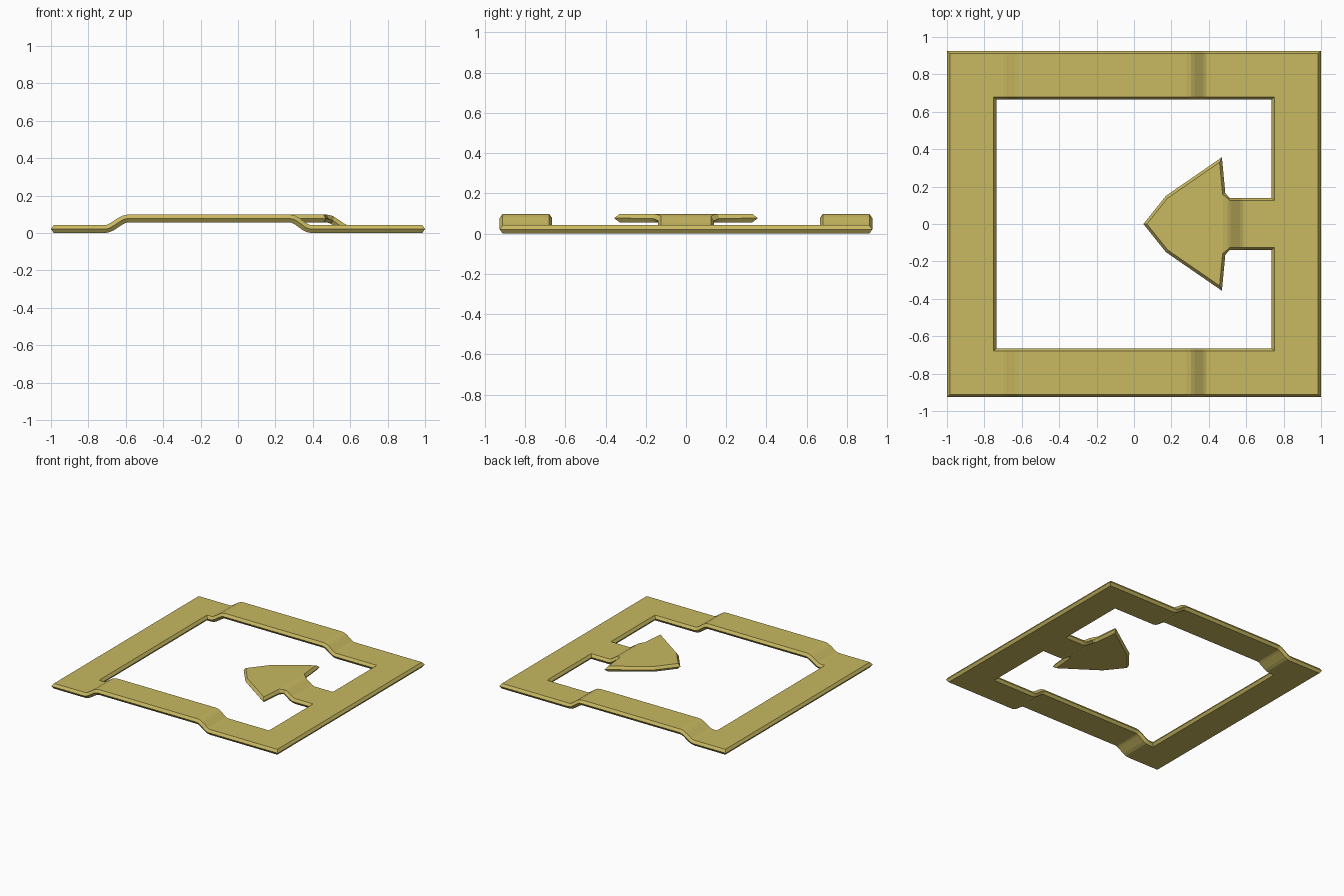
import bpy, bmesh
from mathutils import Vector

if "Cube" in bpy.data.objects:
    bpy.data.objects.remove(bpy.data.objects["Cube"])

T, RISE, INSET = 0.042, 0.056, 0.015     # plate thickness, height of the step, edge chamfer
STEPS = (0, 0.15, 0.3, 0.7, 0.85, 1)     # bend lines across each step
LEFT, RIGHT, TONGUE = (-0.71, -0.59), (0.28, 0.39), (0.475, 0.59)


def offset(pts, d):
    """Mitred offset of a closed loop, positive d to the left of travel."""
    out = []
    for i, p in enumerate(pts):
        p = Vector(p)
        a = (p - Vector(pts[i - 1])).normalized()
        b = (Vector(pts[(i + 1) % len(pts)]) - p).normalized()
        na, nb = Vector((-a.y, a.x)), Vector((-b.y, b.x))
        out.append(p + (na + nb) * d / (1 + na.dot(nb)))
    return out


def step(x, span):
    """Smooth 0 to 1 step and its slope."""
    w = span[1] - span[0]
    t = min(max((x - span[0]) / w, 0), 1)
    return t * t * (3 - 2 * t), 6 * t * (1 - t) / w


def bend(x, y):
    """Height and slope of the bent sheet."""
    if abs(y) < 0.5:
        if x < 0:
            return 0, 0
        h, s = step(x, TONGUE)
        return RISE * (1 - h), -RISE * s
    a, sa = step(x, LEFT)
    b, sb = step(x, RIGHT)
    return RISE * (a - b), RISE * (sa - sb)


# outlines: outer rectangle, and the opening that runs around the arrow tongue
outer = [(-1, -0.926), (1, -0.926), (1, 0.926), (-1, 0.926)]
half = [(0.17, 0.15), (0.47, 0.357), (0.488, 0.165), (0.51, 0.14),
        (0.735, 0.14), (0.735, 0.665), (-0.735, 0.665)]
hole = [(x, -y) for x, y in reversed(half)] + [(0.05, 0)] + half
# travel counter-clockwise around the opening: lower half, tip, upper half
hole = [(x, -y) for x, y in half[::-1]] + [(0.05, 0)] + half

bm = bmesh.new()
caps = {0: [], T: []}


def edge_band(mid, inset):
    rings = []
    for pts, z in ((inset, 0), (mid, T / 2), (inset, T)):
        rings.append([bm.verts.new((p[0], p[1], z)) for p in pts])
    n = len(mid)
    for lo, hi in zip(rings, rings[1:]):
        for i in range(n):
            j = (i + 1) % n
            bm.faces.new((lo[i], lo[j], hi[j], hi[i]))
    for ring, z in ((rings[0], 0), (rings[2], T)):
        caps[z] += [bm.edges.get((ring[i], ring[(i + 1) % n])) for i in range(n)]


edge_band(outer, offset(outer, INSET))
edge_band(hole, offset(hole, -INSET))

# top and bottom sheets
for z, edges in caps.items():
    bmesh.ops.triangle_fill(bm, use_beauty=True, edges=edges, normal=(0, 0, 1))

# bend lines
for a, b in (LEFT, RIGHT, TONGUE):
    for t in STEPS:
        bmesh.ops.bisect_plane(bm, geom=bm.verts[:] + bm.edges[:] + bm.faces[:], dist=1e-5,
                               plane_co=(a + (b - a) * t, 0, 0), plane_no=(1, 0, 0))

# press the steps, keeping the sheet thickness
for v in bm.verts:
    h, s = bend(v.co.x, v.co.y)
    k, d = (1 + s * s) ** 0.5, v.co.z - T / 2
    v.co.x -= d * s / k
    v.co.z = h + T / 2 + d / k

bmesh.ops.recalc_face_normals(bm, faces=bm.faces[:])
bmesh.ops.dissolve_limit(bm, angle_limit=0.01, verts=bm.verts[:], edges=bm.edges[:])

mesh = bpy.data.meshes.new("buckle_plate")
bm.to_mesh(mesh)
bm.free()
plate = bpy.data.objects.new("buckle_plate", mesh)
bpy.context.collection.objects.link(plate)

brass = bpy.data.materials.new("brass")
brass.diffuse_color = (0.58, 0.48, 0.12, 1)
brass.use_nodes = True
brass.node_tree.nodes["Principled BSDF"].inputs["Base Color"].default_value = brass.diffuse_color
mesh.materials.append(brass)
